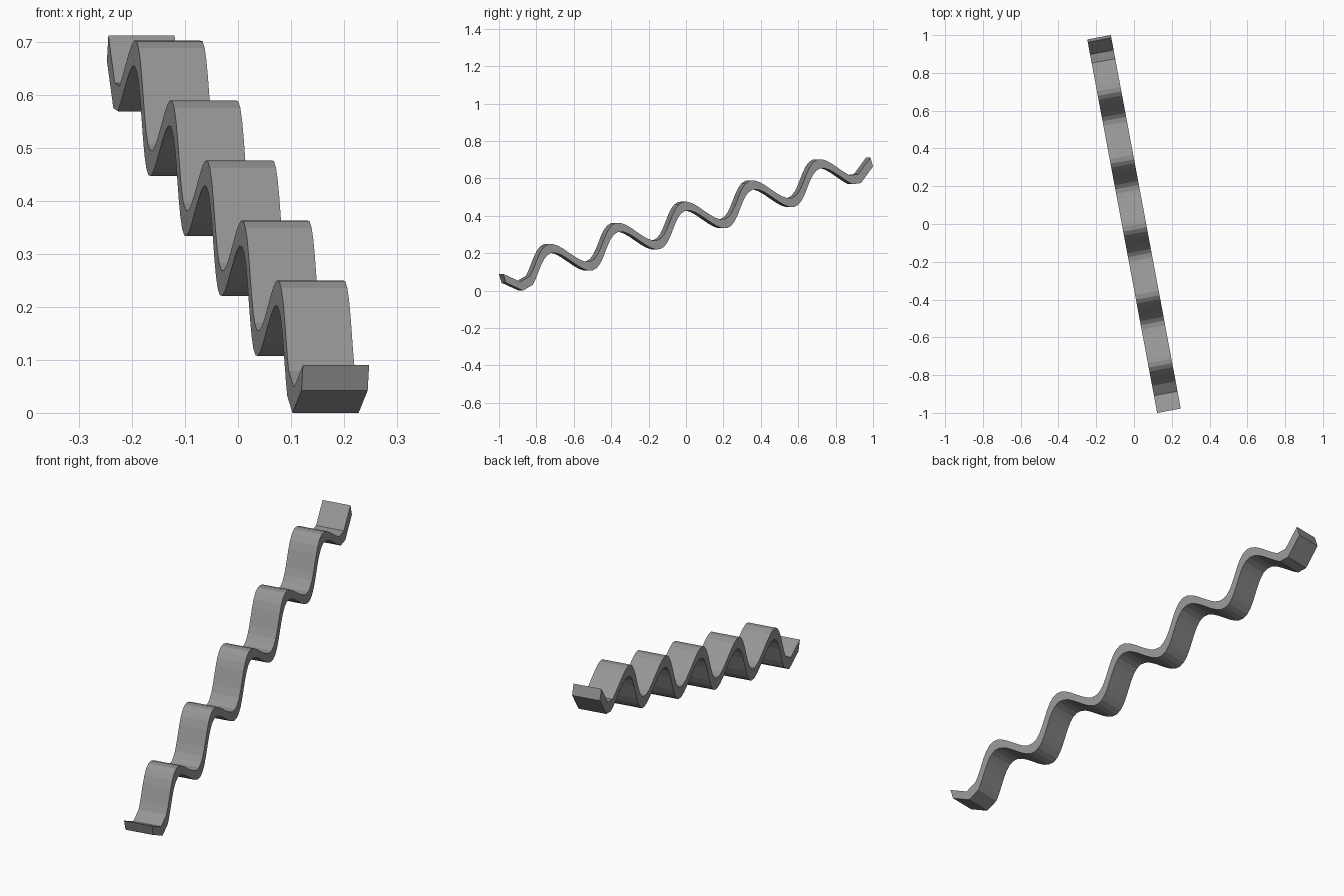
import bpy, bmesh, math

if "Cube" in bpy.data.objects:
    bpy.data.objects.remove(bpy.data.objects["Cube"])

TURN = math.radians(10.6)     # heading of the strip seen from above
TILT = math.atan2(0.1132, 0.366)   # climb of the strip
WAVE = 0.383                  # wavelength along the slope
AMP = 0.0777
WIDTH, THICK = 0.127, 0.05
STEPS = 16                    # segments per wave
k = 2 * math.pi / WAVE
ct, st = math.cos(TILT), math.sin(TILT)


def wave_point(phase):
    u, v = phase / k, AMP * math.sin(phase)
    return (u * ct - v * st - 0.830, u * st + v * ct + 0.146)


# upper profile: straight start tab, tilted sine, straight end tab
first, last = -math.pi / 4, 9.25 * math.pi
n = round((last - first) / (2 * math.pi) * STEPS)
top = [(-1.006, 0.09), (-0.913, 0.048)]
top += [wave_point(first + (last - first) * i / n) for i in range(n + 1)]
top += [(0.925, 0.623), (0.991, 0.712)]
# lower profile: the same line shifted square to the slope
low = [(s + THICK * st, z - THICK * ct) for s, z in top]

bm = bmesh.new()


def row(points, w):
    c, s_ = math.cos(TURN), math.sin(TURN)
    return [bm.verts.new((w * c - s * s_, s * c + w * s_, z)) for s, z in points]


# four long edges, joined into a closed band
rails = [row(top, -WIDTH / 2), row(top, WIDTH / 2),
         row(low, WIDTH / 2), row(low, -WIDTH / 2)]
for a, b in zip(rails, rails[1:] + rails[:1]):
    for i in range(len(top) - 1):
        bm.faces.new((a[i], b[i], b[i + 1], a[i + 1]))
for i in (0, -1):
    bm.faces.new([r[i] for r in rails])
bmesh.ops.recalc_face_normals(bm, faces=bm.faces)

mesh = bpy.data.meshes.new("wavy_strip")
bm.to_mesh(mesh)
bm.free()
strip = bpy.data.objects.new("wavy_strip", mesh)
bpy.context.collection.objects.link(strip)

# dark grey, flat faces
grey = bpy.data.materials.new("dark_grey")
grey.diffuse_color = (0.3, 0.3, 0.3, 1)
grey.use_nodes = True
grey.node_tree.nodes["Principled BSDF"].inputs["Base Color"].default_value = grey.diffuse_color
mesh.materials.append(grey)
